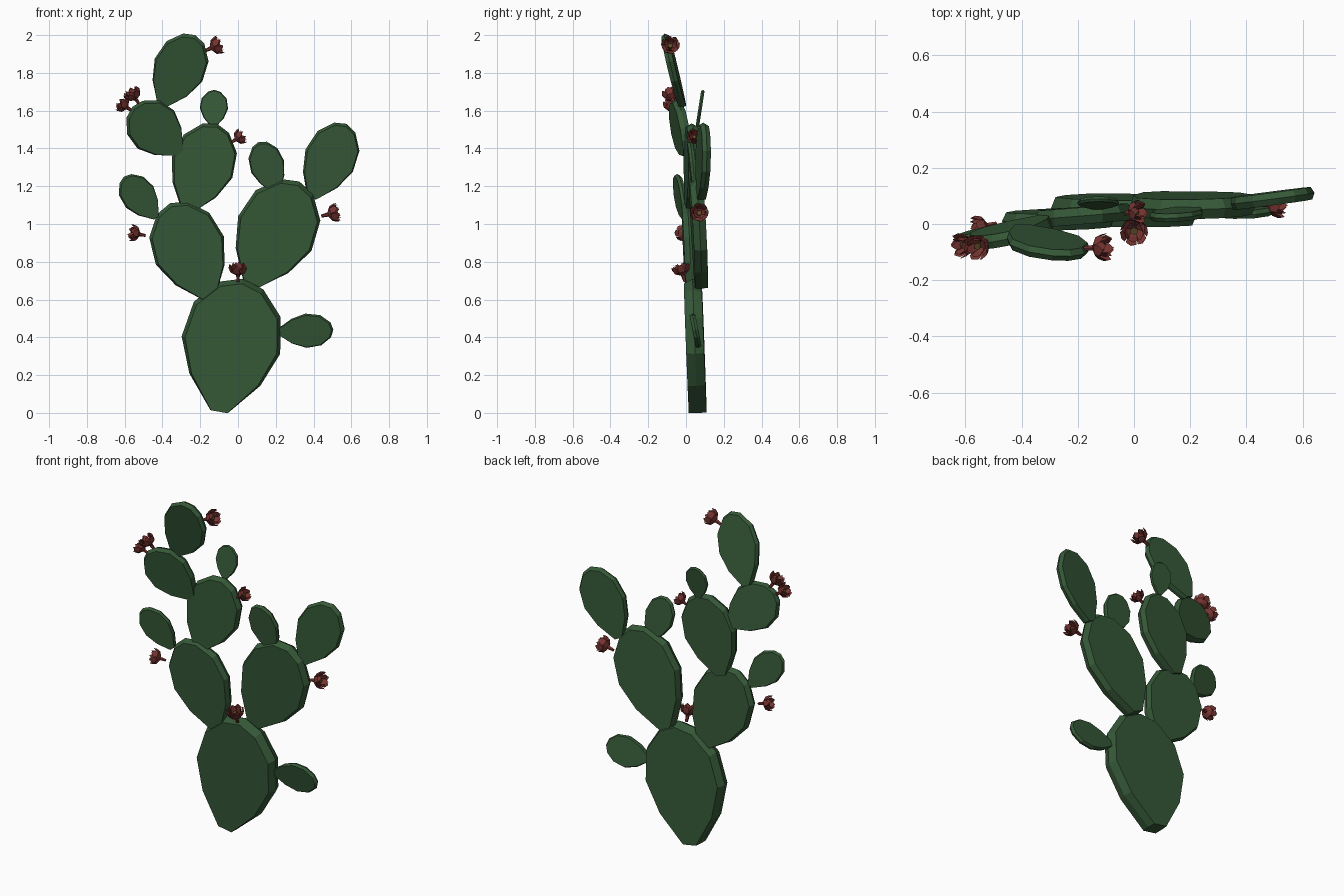
import bpy, bmesh, math
from mathutils import Vector, Matrix

if "Cube" in bpy.data.objects:
    bpy.data.objects.remove(bpy.data.objects["Cube"], do_unlink=True)


def material(name, rgb):
    m = bpy.data.materials.new(name)
    m.use_nodes = True
    m.diffuse_color = (*rgb, 1)
    bsdf = m.node_tree.nodes["Principled BSDF"]
    bsdf.inputs["Base Color"].default_value = (*rgb, 1)
    bsdf.inputs["Roughness"].default_value = 0.9
    return m


GREEN = material("cactus green", (0.036, 0.098, 0.038))
RED = material("petal red", (0.19, 0.036, 0.031))
OLIVE = material("flower centre", (0.12, 0.075, 0.02))


def finish(name, bm, mats):
    me = bpy.data.meshes.new(name)
    bm.to_mesh(me)
    bm.free()
    for m in mats:
        me.materials.append(m)
    ob = bpy.data.objects.new(name, me)
    bpy.context.collection.objects.link(ob)
    return ob


# Half outline of a pad: (distance along the axis, half width)
HALF = [(0, .09), (.24, .36), (.5, .5), (.77, .44), (.95, .22)]
OUTLINE = HALF + [(1, 0)] + [(t, -w) for t, w in reversed(HALF)]


def pad(name, base, tip, width, thick, slope=0.0):
    """Flat egg-shaped pad with a chamfered rim; slope turns it about its axis."""
    base, tip = Vector(base), Vector(tip)
    axis = tip - base
    side = Vector((axis.z, 0, -axis.x)).normalized()
    side.y = slope
    side.normalize()
    normal = axis.cross(side).normalized()
    bm = bmesh.new()
    rings = []
    for scale, offset in ((.93, -.5), (1, 0), (.93, .5)):
        ring = []
        for t, w in OUTLINE:
            t = .5 + (t - .5) * (scale if t > .5 else 1)
            p = base + axis * t + side * (w * width * scale) + normal * (offset * thick)
            ring.append(bm.verts.new(p))
        rings.append(ring)
    n = len(OUTLINE)
    for a, b in zip(rings, rings[1:]):
        for i in range(n):
            j = (i + 1) % n
            bm.faces.new((a[i], a[j], b[j], b[i]))
    bm.faces.new(rings[0])
    bm.faces.new(rings[-1])
    bmesh.ops.recalc_face_normals(bm, faces=bm.faces)
    return finish(name, bm, [GREEN])


pad("main_pad", (-.10, .062, .008), (.025, .035, .71), .53, .095)
pad("left_lower_pad", (-.15, .03, .61), (-.36, .005, 1.11), .39, .06)
pad("left_small_pad", (-.435, -.005, 1.035), (-.605, -.055, 1.25), .185, .03, .1)
pad("centre_pad", (-.27, .025, 1.07), (-.11, .035, 1.53), .34, .06, .08)
pad("centre_small_pad", (-.13, .06, 1.515), (-.125, .09, 1.71), .15, .018)
pad("left_upper_pad", (-.31, .01, 1.38), (-.56, -.07, 1.62), .28, .05, .03)
pad("top_pad", (-.405, -.02, 1.63), (-.225, -.115, 2.0), .28, .04, .05)
pad("right_pad", (.065, .08, .675), (.325, .055, 1.225), .43, .07, .05)
pad("right_small_pad", (.205, .05, 1.17), (.11, .02, 1.435), .185, .03)
pad("right_upper_pad", (.39, .08, 1.14), (.575, .10, 1.53), .28, .045, .13)
pad("low_side_pad", (.215, .05, .43), (.505, .05, .44), .185, .03, .2)

# Petal rings: count, spread radius, height, half width, turn
RINGS = [(7, .046, .058, .019, 0), (6, .031, .066, .016, .4)]
# Petal stations: radius factor, height factor, width factor
STATIONS = [(.15, 0, .3), (.8, .3, .9), (1, .72, 1)]


def flower(name, base, direction, size=1.0):
    """Cupped blossom on a short stalk."""
    bm = bmesh.new()
    for count, radius, height, half, turn in RINGS:
        for k in range(count):
            rot = Matrix.Rotation(math.tau * k / count + turn, 3, 'Z')
            rows = []
            for r, z, w in STATIONS:
                rows.append([bm.verts.new(rot @ Vector((radius * r * (1 if s else .94),
                                                        s * half * w, height * z)))
                             for s in (-1, 1)])
            for a, b in zip(rows, rows[1:]):
                bm.faces.new((a[0], a[1], b[1], b[0]))
            tip = bm.verts.new(rot @ Vector((radius * 1.08, 0, height)))
            bm.faces.new((rows[-1][0], rows[-1][1], tip))
    # stalk
    bmesh.ops.create_cone(bm, cap_ends=True, segments=6, radius1=.008, radius2=.012,
                          depth=.04, matrix=Matrix.Translation((0, 0, -.015)))
    # stamens
    made = bmesh.ops.create_cone(bm, cap_ends=True, segments=6, radius1=.008, radius2=.014,
                                 depth=.035, matrix=Matrix.Translation((0, 0, .02)))
    for f in {f for v in made["verts"] for f in v.link_faces}:
        f.material_index = 1
    ob = finish(name, bm, [RED, OLIVE])
    ob.location = base
    ob.rotation_euler = Vector(direction).to_track_quat('Z', 'Y').to_euler()
    ob.scale = (size,) * 3
    return ob


flower("main_flower", (0, -.015, .728), (0, -.3, 1))
flower("left_lower_flower", (-.52, -.005, .945), (-1, -.25, .2), .9)
flower("right_flower", (.475, .07, 1.05), (1, 0, .25))
flower("centre_flower", (-.015, .04, 1.445), (.8, .1, .5), .85)
flower("left_upper_flower", (-.54, -.07, 1.66), (-.5, -.3, .8), .95)
flower("left_outer_flower", (-.585, -.07, 1.615), (-.9, -.2, .6), .9)
flower("top_flower", (-.145, -.085, 1.93), (.9, .05, .4))
